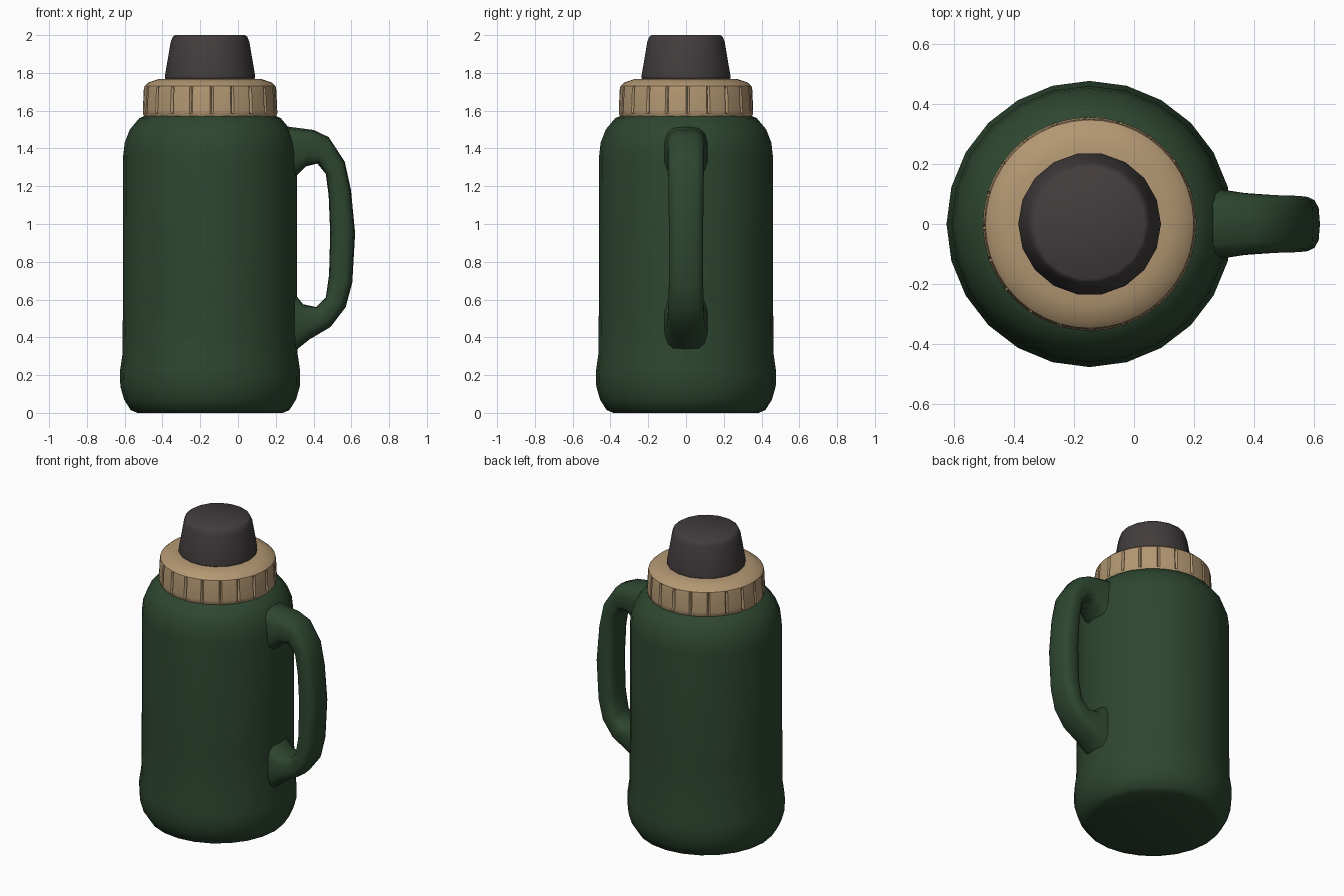
import bpy, bmesh, math
from mathutils import Vector

cube = bpy.data.objects.get("Cube")
if cube:
    bpy.data.objects.remove(cube, do_unlink=True)

AXIS_X = -0.148


def material(name, rgb):
    m = bpy.data.materials.new(name)
    m.use_nodes = True
    m.diffuse_color = (*rgb, 1)
    bsdf = next(n for n in m.node_tree.nodes if n.type == 'BSDF_PRINCIPLED')
    bsdf.inputs["Base Color"].default_value = (*rgb, 1)
    bsdf.inputs["Roughness"].default_value = 0.7
    return m


green = material("dark green", (0.027, 0.062, 0.030))
tan = material("tan", (0.45, 0.31, 0.17))
charcoal = material("charcoal", (0.056, 0.046, 0.047))


def loft(name, rings, mat, angle):
    """Skin a list of closed point rings and cap both ends."""
    bm = bmesh.new()
    loops = [[bm.verts.new(p) for p in ring] for ring in rings]
    for a, b in zip(loops, loops[1:]):
        for i in range(len(a)):
            j = (i + 1) % len(a)
            bm.faces.new((a[i], a[j], b[j], b[i]))
    bm.faces.new(loops[0][::-1])
    bm.faces.new(loops[-1])
    bmesh.ops.recalc_face_normals(bm, faces=bm.faces)
    mesh = bpy.data.meshes.new(name)
    bm.to_mesh(mesh)
    bm.free()
    mesh.materials.append(mat)
    obj = bpy.data.objects.new(name, mesh)
    bpy.context.collection.objects.link(obj)
    bpy.ops.object.select_all(action='DESELECT')
    obj.select_set(True)
    bpy.context.view_layer.objects.active = obj
    bpy.ops.object.shade_smooth_by_angle(angle=math.radians(angle))
    return obj


def circle(r, z, angles):
    return [(AXIS_X + r * math.cos(a), r * math.sin(a), z) for a in angles]


def turned(name, profile, sides, mat, angle=50):
    angles = [math.tau * i / sides for i in range(sides)]
    return loft(name, [circle(r, z, angles) for r, z in profile], mat, angle)


# Bottle body with a slightly swollen foot and rounded shoulder
turned("bottle_body", [(0.385, 0), (0.42, 0.015), (0.455, 0.07), (0.475, 0.14),
                       (0.477, 0.22), (0.464, 0.31), (0.461, 0.6), (0.46, 1.36),
                       (0.452, 1.43), (0.425, 1.5), (0.375, 1.56), (0.33, 1.58)],
       24, green, 60)

# Screw collar: broad panels separated by narrow grooves
PANELS = 20
step = math.tau / PANELS
groove_angles = [step * (i + f) for i in range(PANELS) for f in (0, 0.08, 0.16, 0.58)]


def collar_ring(r, z, depth):
    ring = circle(r, z, groove_angles)
    inner = circle(r - depth, z, groove_angles)
    return [inner[i] if i % 4 == 1 else p for i, p in enumerate(ring)]


loft("screw_collar", [collar_ring(*s) for s in (
    (0.33, 1.56, 0), (0.348, 1.567, 0), (0.356, 1.585, 0), (0.356, 1.6, 0.014),
    (0.351, 1.71, 0.014), (0.347, 1.73, 0), (0.325, 1.75, 0), (0.27, 1.768, 0),
    (0.2, 1.77, 0))], tan, 32)

# Tapered cap
turned("cap", [(0.225, 1.76), (0.238, 1.772), (0.238, 1.79), (0.208, 1.965),
               (0.197, 1.992), (0.185, 2.0)], 18, charcoal, 40)

# Handle: outer (x, z), inner (x, z) and half width of each section
stations = [
    ((0.16, 1.53), (0.24, 1.19), 0.13), ((0.29, 1.512), (0.305, 1.25), 0.115),
    ((0.40, 1.498), (0.36, 1.305), 0.102), ((0.48, 1.46), (0.42, 1.32), 0.098),
    ((0.565, 1.33), (0.465, 1.265), 0.096), ((0.598, 1.18), (0.48, 1.15), 0.094),
    ((0.62, 0.95), (0.488, 0.95), 0.092), ((0.605, 0.69), (0.482, 0.73), 0.092),
    ((0.57, 0.56), (0.465, 0.61), 0.094), ((0.49, 0.455), (0.415, 0.56), 0.098),
    ((0.38, 0.39), (0.345, 0.575), 0.105), ((0.305, 0.33), (0.30, 0.63), 0.115),
    ((0.22, 0.27), (0.22, 0.68), 0.12),
]
SECTION = 14


def rounded(v):
    return math.copysign(abs(v) ** 0.65, v)


rings = []
for (ox, oz), (ix, iz), half in stations:
    outer, inner = Vector((ox, 0, oz)), Vector((ix, 0, iz))
    mid, radial = (outer + inner) / 2, (outer - inner) / 2
    ring = []
    for k in range(SECTION):
        a = math.tau * k / SECTION
        ring.append(mid + radial * rounded(math.cos(a))
                    + Vector((0, half * rounded(math.sin(a)), 0)))
    rings.append(ring)
loft("handle", rings, green, 60)
